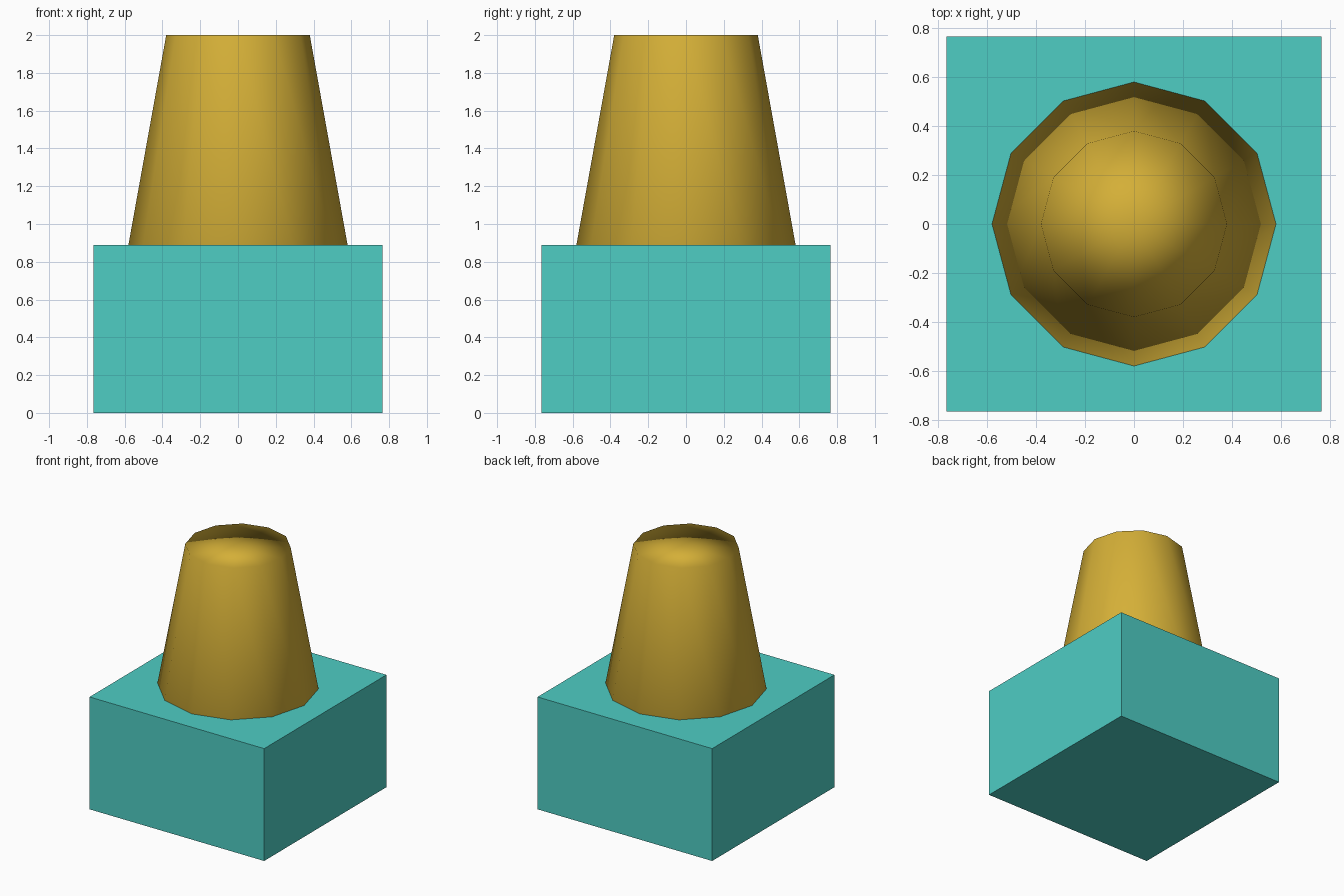
import bpy
import bmesh
from mathutils import Matrix, Vector

if "Cube" in bpy.data.objects:
    bpy.data.objects.remove(bpy.data.objects["Cube"])

BASE_W, BASE_H, TOP_Z = 1.53, 0.89, 2.0
R_BOTTOM, R_TOP = 0.58, 0.38


def material(name, hex_colour):
    def linear(c):
        return c / 12.92 if c <= 0.04045 else ((c + 0.055) / 1.055) ** 2.4
    mat = bpy.data.materials.new(name)
    rgb = [linear(int(hex_colour[i:i + 2], 16) / 255) for i in (0, 2, 4)]
    mat.diffuse_color = (*rgb, 1.0)
    mat.use_nodes = True
    mat.node_tree.nodes["Principled BSDF"].inputs["Base Color"].default_value = mat.diffuse_color
    return mat


def add_object(name, bm, mat, smooth=False):
    for face in bm.faces:
        face.smooth = smooth
    mesh = bpy.data.meshes.new(name)
    bm.to_mesh(mesh)
    bm.free()
    mesh.materials.append(mat)
    obj = bpy.data.objects.new(name, mesh)
    bpy.context.collection.objects.link(obj)
    return obj


# Square base block
bm = bmesh.new()
bmesh.ops.create_cube(bm, size=1.0)
bmesh.ops.scale(bm, vec=(BASE_W, BASE_W, BASE_H), verts=bm.verts)
bmesh.ops.translate(bm, vec=(0, 0, BASE_H / 2), verts=bm.verts)
add_object("base_block", bm, material("turquoise", "4ECDC4"))

# Tapered twelve-sided column, smooth shaded over its flat fan cap
bm = bmesh.new()
bmesh.ops.create_cone(
    bm, cap_ends=True, cap_tris=True, segments=12,
    radius1=R_BOTTOM, radius2=R_TOP, depth=TOP_Z - BASE_H,
    matrix=Matrix.Translation(Vector((0, 0, (TOP_Z + BASE_H) / 2))))
column = add_object("tapered_column", bm, material("gold", "D4AF37"), smooth=True)

# Large side faces dominate the rim shading
weighted = column.modifiers.new("weighted_normals", 'WEIGHTED_NORMAL')
weighted.mode = 'FACE_AREA'
